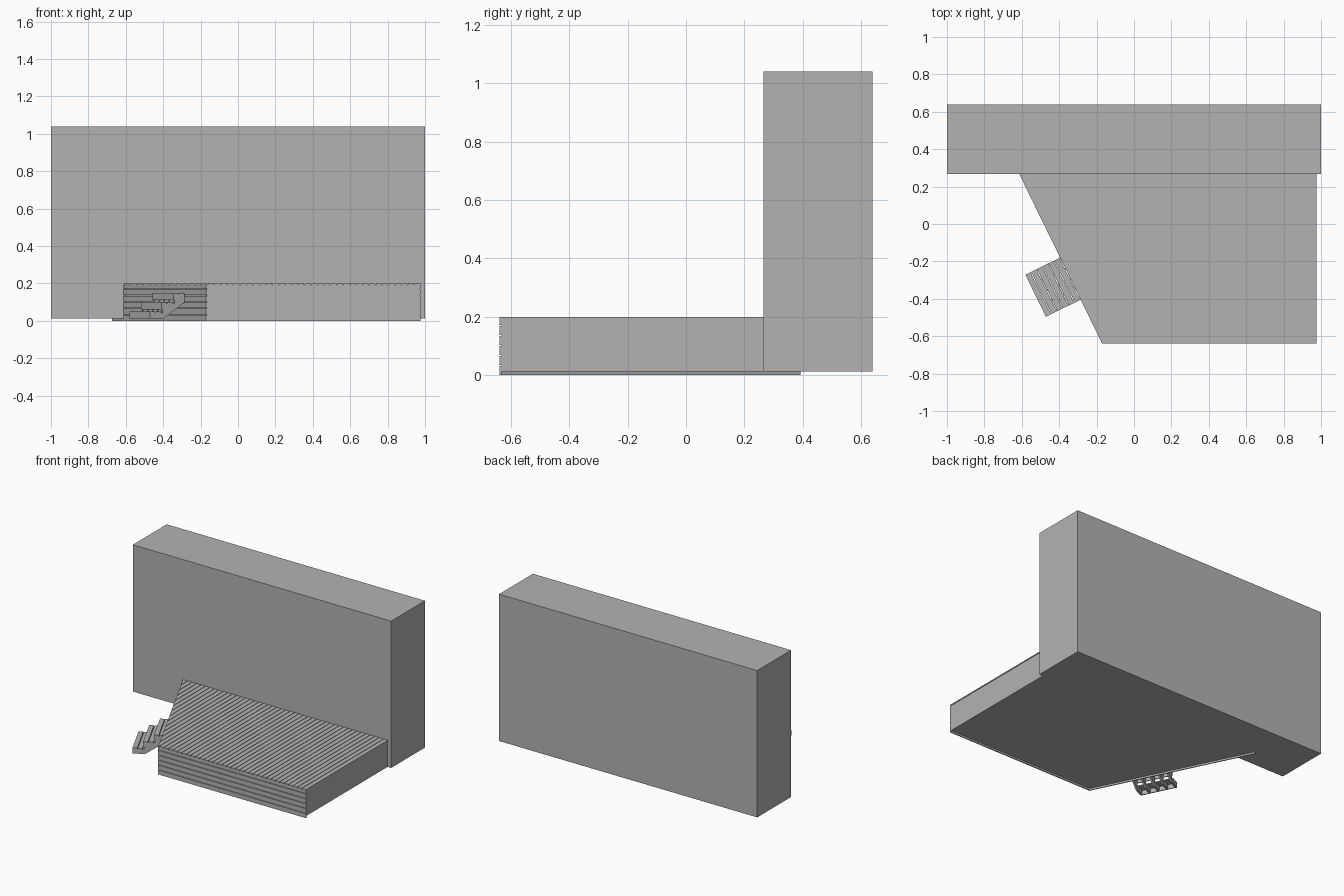
import bpy, bmesh
from mathutils import Matrix, Vector

cube = bpy.data.objects.get("Cube")
if cube:
    bpy.data.objects.remove(cube, do_unlink=True)

grey = bpy.data.materials.new("plain_grey")
grey.use_nodes = True
grey.diffuse_color = (0.45, 0.45, 0.45, 1)
grey.node_tree.nodes["Principled BSDF"].inputs["Base Color"].default_value = (0.45, 0.45, 0.45, 1)

# Shared dimensions
PITCH, GAP, THICK = 0.0345, 0.004, 0.007
TOP, BASE = 0.20, 0.012
RIGHT, FRONT, WALL = 0.975, -0.64, 0.266
LENGTH, JOINT = 1.145, 0.23
corner = Vector((-0.17, FRONT, 0))
along = Vector((-0.44, 0.9, 0)).normalized()      # runs down the slanted side
outward = Vector((-along.y, along.x, 0))          # faces away from the deck

# Frames whose x axis follows each skirted side
front_frame = Matrix.Translation(corner)
side_frame = Matrix((
    (along.x, outward.x, 0, corner.x),
    (along.y, outward.y, 0, corner.y),
    (0, 0, 1, 0),
    (0, 0, 0, 1)))


def box(bm, x0, x1, y0, y1, z0, z1):
    size = Matrix.Diagonal((x1 - x0, y1 - y0, z1 - z0, 1))
    place = Matrix.Translation(((x0 + x1) / 2, (y0 + y1) / 2, (z0 + z1) / 2))
    bmesh.ops.create_cube(bm, size=1, matrix=place @ size)


def slant_cut(bm, inset):
    """Trim everything beyond the slanted side and close the cut."""
    geom = bm.verts[:] + bm.edges[:] + bm.faces[:]
    bmesh.ops.bisect_plane(bm, geom=geom, plane_co=corner - outward * inset,
                           plane_no=outward, clear_outer=True)
    bmesh.ops.holes_fill(bm, edges=[e for e in bm.edges if e.is_boundary])


def finish(bm, name, frame=None):
    if frame:
        bm.transform(frame)
    bmesh.ops.recalc_face_normals(bm, faces=bm.faces[:])
    mesh = bpy.data.meshes.new(name)
    bm.to_mesh(mesh)
    bm.free()
    mesh.materials.append(grey)
    obj = bpy.data.objects.new(name, mesh)
    bpy.context.collection.objects.link(obj)


# House block
bm = bmesh.new()
box(bm, -1, 1, WALL, 0.64, BASE, 1.04)
finish(bm, "house_block")

# Solid deck core behind the boards
bm = bmesh.new()
box(bm, -0.7, RIGHT - 0.003, FRONT + THICK, WALL, BASE, TOP - THICK)
slant_cut(bm, THICK)
finish(bm, "deck_core")

# Deck boards running front to back, trimmed to the slanted side
bm = bmesh.new()
for i in range(46):
    x1 = RIGHT - i * PITCH
    box(bm, x1 - PITCH + GAP, x1, FRONT, WALL, TOP - THICK, TOP)
slant_cut(bm, 0)
finish(bm, "deck_boards")


# Horizontal skirting boards, each row made of a short and a long piece
def skirting(name, frame, y0, y1):
    bm = bmesh.new()
    for row in range(6):
        z0 = row * PITCH
        z1 = min(z0 + PITCH - GAP, TOP - THICK)
        box(bm, 0, JOINT, y0, y1, z0, z1)
        box(bm, JOINT, LENGTH, y0, y1, z0, z1)
    finish(bm, name, frame)


skirting("front_skirting", front_frame, 0, THICK)
skirting("slanted_skirting", side_frame, -THICK, 0)

# Steps on the slanted side: x runs along the side, y away from it
START, WIDTH, RUN, RISE = 0.262, 0.25, 2 * PITCH, 0.05

# Treads of two boards, with a riser under each front edge
treads, risers = bmesh.new(), bmesh.new()
for step in range(3):
    z = TOP - (step + 1) * RISE
    for k in range(2):
        y = step * RUN + k * PITCH
        box(treads, START, START + WIDTH, y + GAP, y + PITCH, z - THICK, z)
    y = (step + 1) * RUN
    box(risers, START, START + WIDTH, y - THICK, y - 0.001, z - RISE + BASE, z - THICK)
finish(treads, "step_treads", side_frame)
finish(risers, "step_risers", side_frame)

# Stringers: stepped on top, sloping underneath
profile = [(0, 0.1), (0.127, BASE), (3 * RUN - THICK, BASE)]
for step in (2, 1, 0):
    z = TOP - (step + 1) * RISE - THICK
    profile += [((step + 1) * RUN - THICK, z), (step * RUN - (THICK if step else 0), z)]
bm = bmesh.new()
STRINGER = 0.012
for i in range(5):
    x = START + i * (WIDTH - STRINGER) / 4
    face = bm.faces.new([bm.verts.new((x, y, z)) for y, z in profile])
    new = bmesh.ops.extrude_face_region(bm, geom=[face])["geom"]
    bmesh.ops.translate(bm, vec=(STRINGER, 0, 0),
                        verts=[v for v in new if isinstance(v, bmesh.types.BMVert)])
finish(bm, "step_stringers", side_frame)
